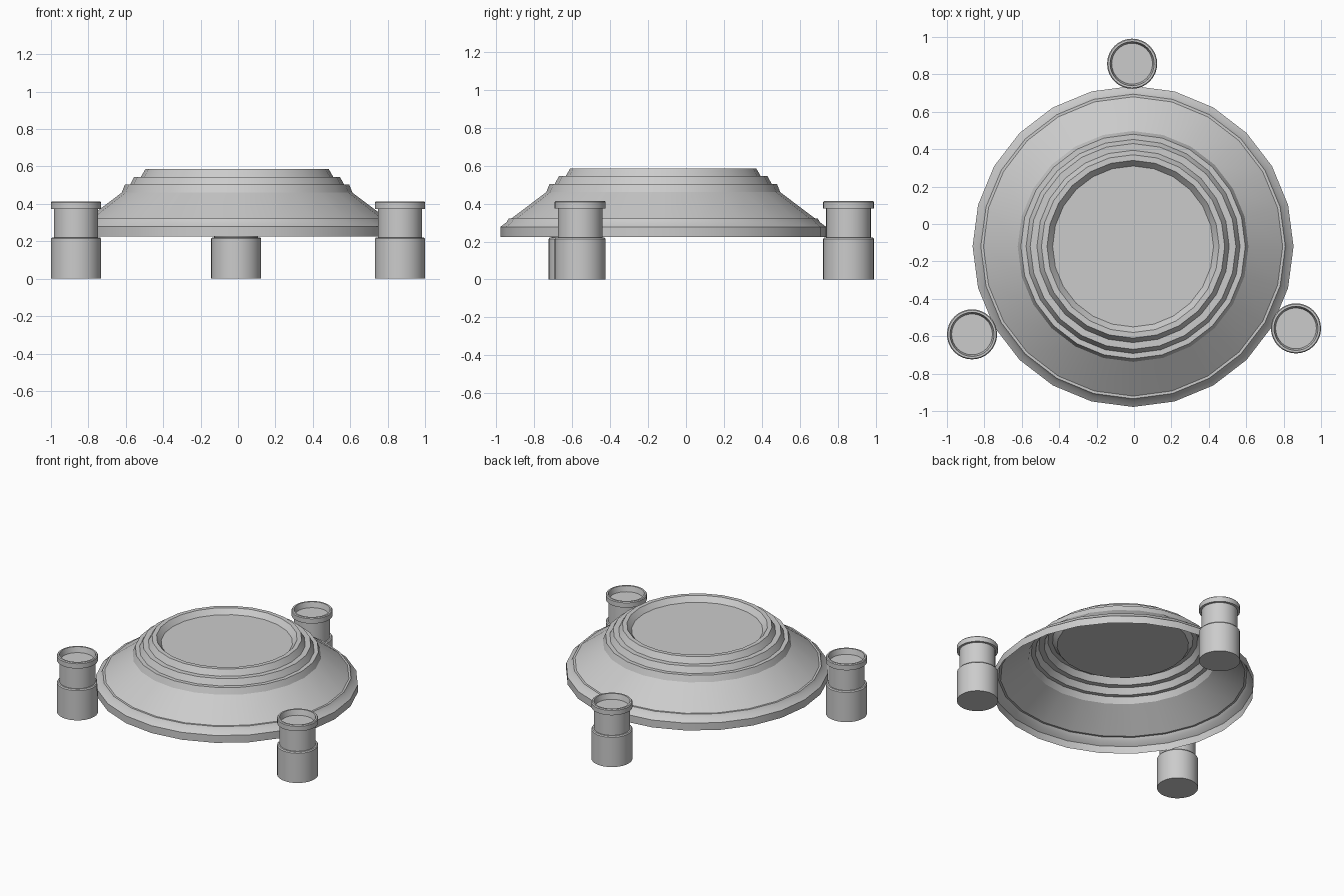
import bpy, bmesh
from math import sin, cos, pi, radians

if "Cube" in bpy.data.objects:
    bpy.data.objects.remove(bpy.data.objects["Cube"])


def lathe(name, profile, sides, location, cap_bottom=False):
    """Revolve an (r, z) profile; the last ring is filled as a floor disc."""
    bm = bmesh.new()
    rings = []
    for r, z in profile:
        rings.append([bm.verts.new((r * sin(2 * pi * i / sides),
                                    r * cos(2 * pi * i / sides), z))
                      for i in range(sides)])
    for low, high in zip(rings, rings[1:]):
        for i in range(sides):
            j = (i + 1) % sides
            bm.faces.new((low[j], low[i], high[i], high[j]))
    bm.faces.new(rings[-1][::-1])
    if cap_bottom:
        bm.faces.new(rings[0])
    mesh = bpy.data.meshes.new(name)
    bm.to_mesh(mesh)
    bm.free()
    obj = bpy.data.objects.new(name, mesh)
    obj.location = location
    bpy.context.collection.objects.link(obj)
    bpy.ops.object.select_all(action='DESELECT')
    obj.select_set(True)
    bpy.context.view_layer.objects.active = obj
    bpy.ops.object.shade_smooth_by_angle(angle=radians(25))
    return obj


# Stepped dome: thin open-bottomed shell with a sunken top disc
dome_profile = [
    (0.858, 0.225), (0.858, 0.278), (0.826, 0.302), (0.814, 0.322),
    (0.800, 0.322), (0.617, 0.460), (0.600, 0.503), (0.572, 0.503),
    (0.550, 0.545), (0.514, 0.545), (0.490, 0.586), (0.460, 0.586),
    (0.430, 0.550),
]
lathe("dome_shell", dome_profile, 24, (-0.005, -0.12, 0))

# Three posts: wide foot, narrower neck, rimmed cup on top
post_profile = [
    (0.134, 0.0), (0.134, 0.214), (0.128, 0.221), (0.118, 0.221),
    (0.118, 0.373), (0.134, 0.373), (0.134, 0.408), (0.129, 0.414),
    (0.118, 0.414), (0.109, 0.375),
]
posts = {"back_post": (-0.01, 0.857), "left_post": (-0.866, -0.59),
         "right_post": (0.866, -0.558)}
for name, (x, y) in posts.items():
    lathe(name, post_profile, 32, (x, y, 0), cap_bottom=True)
